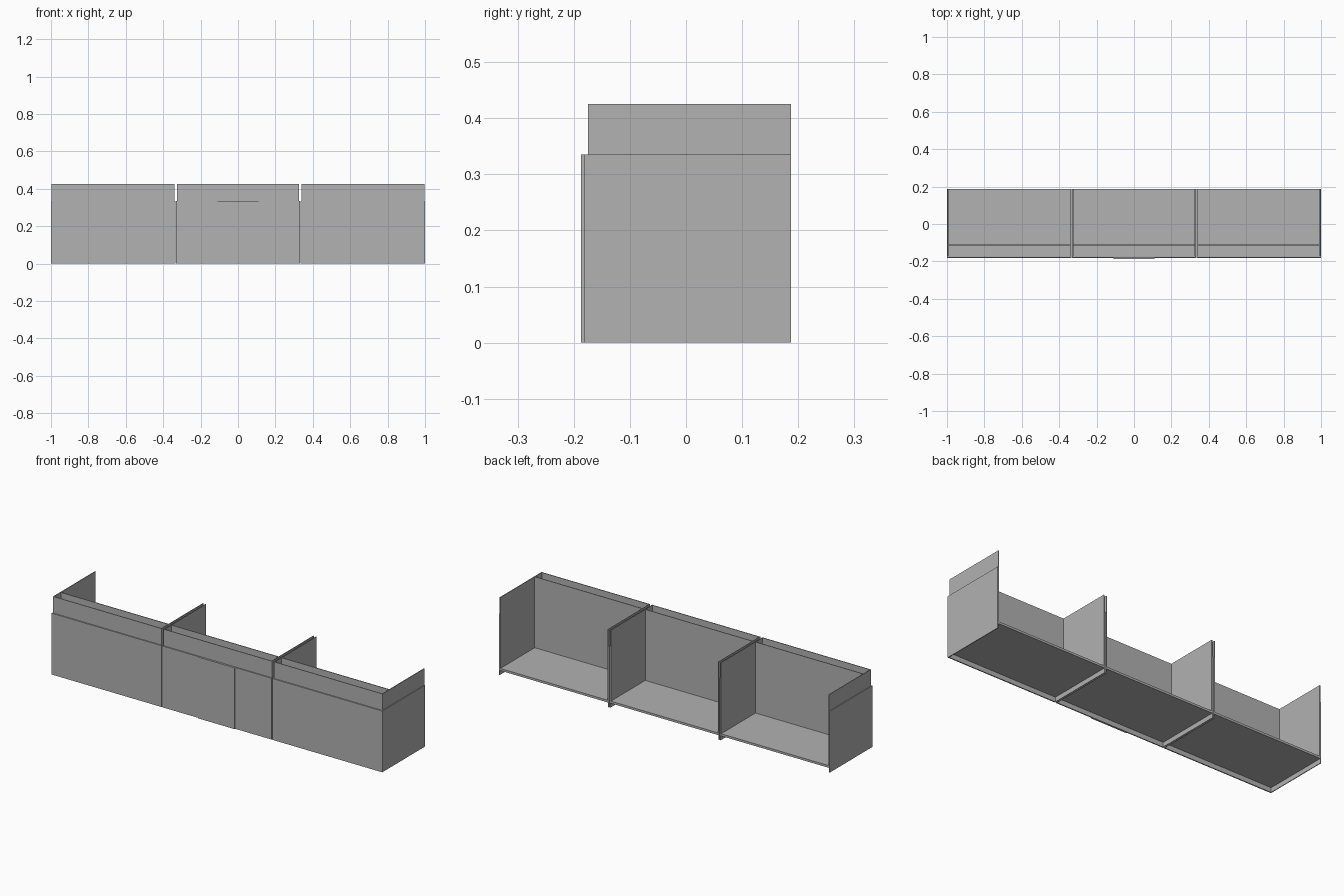
import bpy

cube = bpy.data.objects.get("Cube")
if cube:
    bpy.data.objects.remove(cube, do_unlink=True)

GREY = 0.445
mat = bpy.data.materials.new("plain grey")
mat.use_nodes = True
mat.diffuse_color = (GREY, GREY, GREY, 1)
mat.node_tree.nodes["Principled BSDF"].inputs["Base Color"].default_value = (GREY, GREY, GREY, 1)


def board(name, x, y, z):
    """Flat board given by its (min, max) range on each axis."""
    bpy.ops.mesh.primitive_cube_add(size=1, location=[sum(r) / 2 for r in (x, y, z)])
    ob = bpy.context.object
    ob.name = name
    ob.scale = [r[1] - r[0] for r in (x, y, z)]
    bpy.ops.object.transform_apply(location=False, rotation=False, scale=True)
    ob.data.materials.append(mat)
    return ob


BACK = 0.187          # open rear edge
SHELL_FRONT = -0.182
BIN_FRONT = -0.175
SHELL_TOP = 0.335
BIN_TOP = 0.425
FLOOR = 0.025         # underside of the bin floor
T = 0.004             # sheet thickness
PITCH = 2 / 3
GAP = 0.002           # seam between neighbouring modules

for i, side in enumerate(("right", "middle", "left")):
    x0 = -1 + i * PITCH + (GAP if i > 0 else 0)
    x1 = -1 + (i + 1) * PITCH - (GAP if i < 2 else 0)

    # Low outer shell: front and two sides, open below and behind
    depth = (SHELL_FRONT, BACK)
    board(f"{side}_shell_front", (x0, x1), (SHELL_FRONT, BIN_FRONT - 0.001), (0, SHELL_TOP))
    board(f"{side}_shell_side_a", (x0, x0 + T), depth, (0, SHELL_TOP))
    board(f"{side}_shell_side_b", (x1 - T, x1), depth, (0, SHELL_TOP))

    # Taller bin nested in the shell
    b0, b1 = x0 + T, x1 - T
    depth = (BIN_FRONT, BACK)
    height = (FLOOR, BIN_TOP)
    board(f"{side}_bin_front", (b0, b1), (BIN_FRONT, BIN_FRONT + T), height)
    board(f"{side}_bin_side_a", (b0, b0 + T), depth, height)
    board(f"{side}_bin_side_b", (b1 - T, b1), depth, height)
    board(f"{side}_bin_inner_panel", (b0, b1), (-0.114, -0.11), height)
    board(f"{side}_bin_floor", (b0, b1), depth, (FLOOR, FLOOR + 0.012))

# Thin plate on the centre of the front
board("front_plate", (-0.11, 0.11), (-0.187, SHELL_FRONT), (0, SHELL_TOP))
